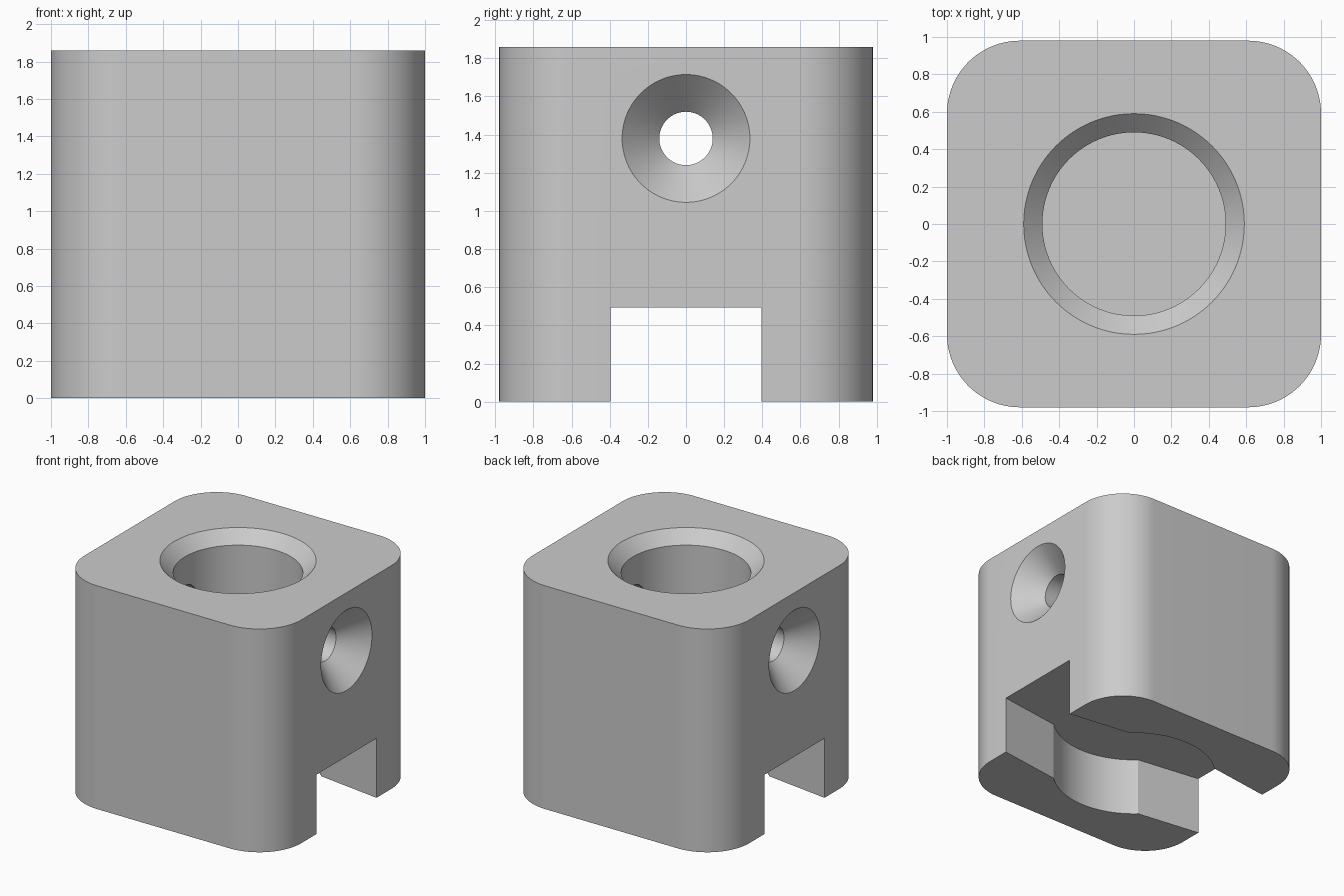
import bpy
import bmesh
from math import cos, sin, pi, radians
from mathutils import Matrix

old = bpy.data.objects.get("Cube")
if old:
    bpy.data.objects.remove(old, do_unlink=True)

HALF_X, HALF_Y, HEIGHT = 1.0, 0.98, 1.86
CORNER = 0.39
SEGMENTS = 96

grey = bpy.data.materials.new("plain_grey")
grey.use_nodes = True
colour = (0.6, 0.6, 0.6, 1)
grey.diffuse_color = colour
grey.node_tree.nodes["Principled BSDF"].inputs["Base Color"].default_value = colour


def finish(name, bm):
    bmesh.ops.recalc_face_normals(bm, faces=bm.faces)
    mesh = bpy.data.meshes.new(name)
    bm.to_mesh(mesh)
    bm.free()
    mesh.materials.append(grey)
    obj = bpy.data.objects.new(name, mesh)
    bpy.context.collection.objects.link(obj)
    return obj


def arc(cx, cy, r, start, end, steps):
    angles = [radians(start + (end - start) * i / steps) for i in range(steps + 1)]
    return [(cx + r * cos(a), cy + r * sin(a)) for a in angles]


def prism(name, outline, low, high):
    """Extrude a plan outline upward."""
    bm = bmesh.new()
    base = bm.faces.new([bm.verts.new((x, y, low)) for x, y in outline])
    new = bmesh.ops.extrude_face_region(bm, geom=[base])["geom"]
    verts = [v for v in new if isinstance(v, bmesh.types.BMVert)]
    bmesh.ops.translate(bm, verts=verts, vec=(0, 0, high - low))
    return finish(name, bm)


def turned(name, profile, matrix=Matrix()):
    """Solid of revolution about z from (height, radius) pairs, then placed."""
    bm = bmesh.new()
    rings = [[bm.verts.new((r * cos(2 * pi * i / SEGMENTS), r * sin(2 * pi * i / SEGMENTS), z))
              for i in range(SEGMENTS)] for z, r in profile]
    for a, b in zip(rings, rings[1:]):
        for i in range(SEGMENTS):
            j = (i + 1) % SEGMENTS
            bm.faces.new((a[i], a[j], b[j], b[i]))
    bm.faces.new(rings[0])
    bm.faces.new(rings[-1])
    bmesh.ops.transform(bm, matrix=matrix, verts=bm.verts)
    return finish(name, bm)


# Block with rounded vertical corners
outline = []
for k, (sx, sy) in enumerate([(1, 1), (-1, 1), (-1, -1), (1, -1)]):
    outline += arc(sx * (HALF_X - CORNER), sy * (HALF_Y - CORNER), CORNER,
                   90 * k, 90 * k + 90, 24)
block = prism("block", outline, 0, HEIGHT)

# Blind top bore with chamfered mouth
bore = turned("bore_cutter", [(0.88, 0.49), (HEIGHT - 0.1, 0.49), (HEIGHT + 0.05, 0.64)])

# Cross hole countersunk from both sides
drill = turned("cross_hole_cutter",
               [(-1.05, 0.385), (-0.805, 0.14), (0.805, 0.14), (1.05, 0.385)],
               Matrix.Translation((0, 0, 1.38)) @ Matrix.Rotation(pi / 2, 4, "Y"))

# Bottom slot, flaring inward to a round pocket
half = [(1.05, 0.388)] + arc(0, 0, 0.644, 47, 133, 32) + [(-1.05, 0.388)]
slot = prism("slot_cutter", half + [(-x, -y) for x, y in half], -0.1, 0.495)

bpy.ops.object.select_all(action="DESELECT")
bpy.context.view_layer.objects.active = block
block.select_set(True)
for cutter in (bore, drill, slot):
    cutter.hide_render = True
    mod = block.modifiers.new(cutter.name, "BOOLEAN")
    mod.operation = "DIFFERENCE"
    mod.solver = "EXACT"
    mod.object = cutter
    bpy.ops.object.modifier_apply(modifier=mod.name)
    bpy.data.objects.remove(cutter, do_unlink=True)

bpy.ops.object.shade_smooth_by_angle(angle=radians(25))
